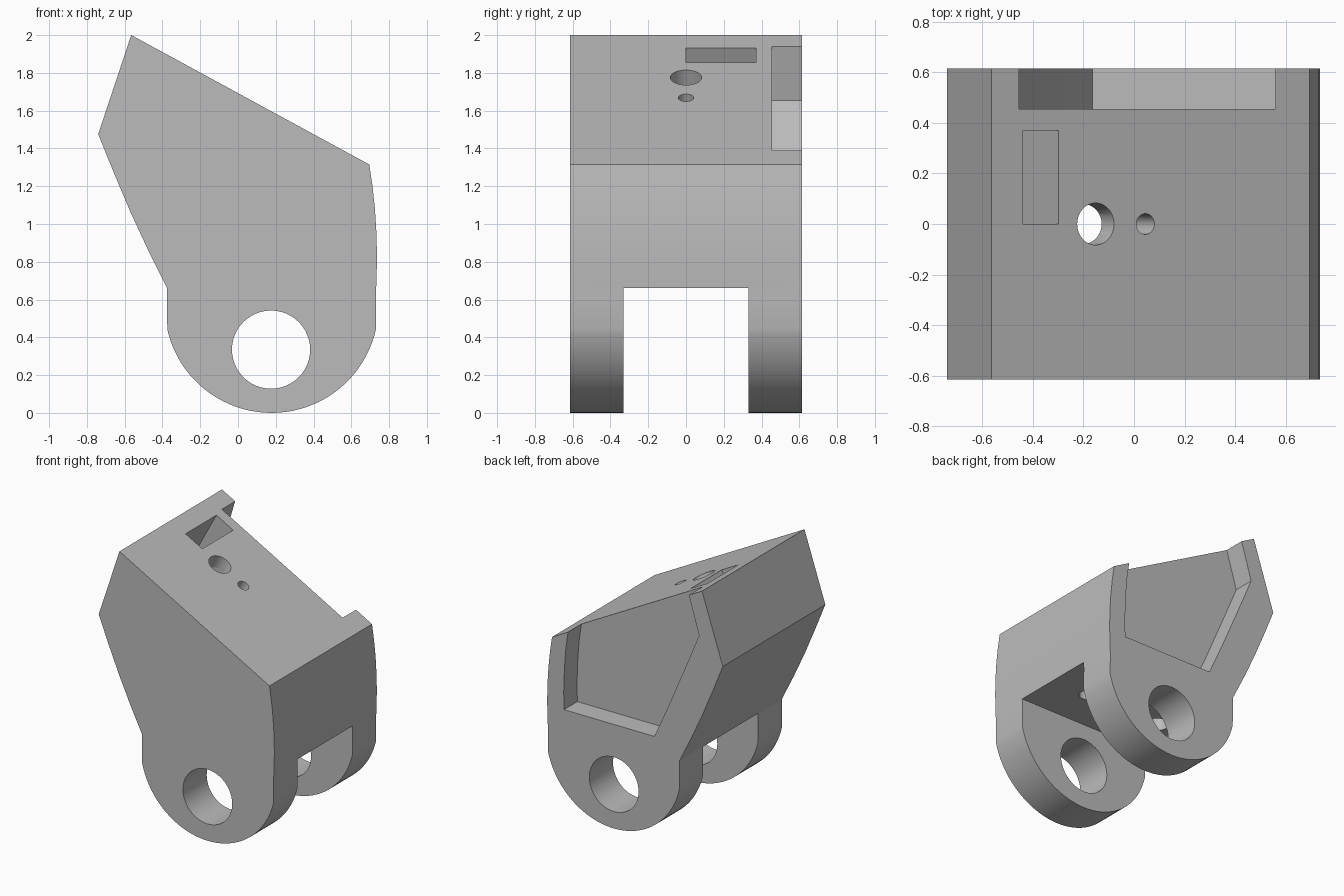
import bpy, bmesh, math
from mathutils import Vector

cube = bpy.data.objects.get("Cube")
if cube:
    bpy.data.objects.remove(cube, do_unlink=True)

grey = bpy.data.materials.new("plain grey")
grey.use_nodes = True
COLOUR = (0.5, 0.5, 0.5, 1)
grey.diffuse_color = COLOUR
grey.node_tree.nodes["Principled BSDF"].inputs["Base Color"].default_value = COLOUR


def prism(name, outline, y0, y1):
    """Extrude an x-z outline from y0 to y1."""
    bm = bmesh.new()
    face = bm.faces.new([bm.verts.new((x, y0, z)) for x, z in outline])
    ext = bmesh.ops.extrude_face_region(bm, geom=[face])
    moved = [v for v in ext["geom"] if isinstance(v, bmesh.types.BMVert)]
    bmesh.ops.translate(bm, vec=(0, y1 - y0, 0), verts=moved)
    bmesh.ops.recalc_face_normals(bm, faces=bm.faces)
    mesh = bpy.data.meshes.new(name)
    bm.to_mesh(mesh)
    bm.free()
    obj = bpy.data.objects.new(name, mesh)
    bpy.context.collection.objects.link(obj)
    mesh.materials.append(grey)
    return obj


def drill(name, centre, radius, depth, tilt=(0, 0, 0)):
    bpy.ops.mesh.primitive_cylinder_add(vertices=48, radius=radius, depth=depth,
                                        location=centre, rotation=tilt)
    bpy.context.object.name = name
    return bpy.context.object


def box(name, centre, size, tilt=(0, 0, 0)):
    bpy.ops.mesh.primitive_cube_add(size=1, location=centre, rotation=tilt)
    obj = bpy.context.object
    obj.name, obj.scale = name, size
    return obj


def cut(target, cutter):
    cutter.hide_render = True
    mod = target.modifiers.new("cut", "BOOLEAN")
    mod.operation, mod.solver, mod.object = "DIFFERENCE", "EXACT", cutter
    bpy.context.view_layer.objects.active = target
    bpy.ops.object.modifier_apply(modifier=mod.name)
    bpy.data.objects.remove(cutter, do_unlink=True)


# Rounded foot arc, then the leaning body outline
R, CX, STEPS = 0.566, 0.178, 40
half = math.asin(0.5525 / R)
foot = [(CX + R * math.sin(a), R - R * math.cos(a))
        for a in (half - 2 * half * i / STEPS for i in range(STEPS + 1))]
body_outline = foot + [
    (-0.375, 0.66), (-0.475, 0.86), (-0.568, 1.06), (-0.657, 1.27), (-0.74, 1.475),
    (-0.565, 2.0), (0.695, 1.315), (0.712, 1.2), (0.725, 1.08), (0.733, 0.95),
    (0.736, 0.82), (0.733, 0.7), (0.73, 0.62)]
body = prism("bracket_body", body_outline, -0.615, 0.615)

# Slot between the two lugs, and the pivot bore through them
cut(body, box("lug_slot", (0, 0, 0.23), (3, 0.66, 0.86)))
cut(body, drill("pivot_bore", (0.175, 0, 0.335), 0.207, 2, (math.pi / 2, 0, 0)))

# Recessed panel on the back, open at the sloping top
recess = [(-0.165, 0.79), (0.594, 0.79), (0.597, 0.92), (0.591, 1.1), (0.58, 1.25),
          (0.56, 1.39), (0.535, 1.55), (-0.41, 2.09), (-0.455, 1.94), (-0.54, 1.655),
          (-0.45, 1.44), (-0.36, 1.23), (-0.265, 1.01)]
cut(body, prism("back_recess", recess, 0.455, 0.8))

# Pocket and holes square to the sloping top
slope = math.atan2(0.685, 1.26)
normal = Vector((math.sin(slope), 0, math.cos(slope)))
tilt = (0, slope, 0)


def on_top(x, y, sink):
    return Vector((x, y, 2 - (x + 0.565) * math.tan(slope))) - normal * sink


cut(body, box("top_pocket", on_top(-0.37, 0.185, 0.12), (0.16, 0.37, 0.46), tilt))
cut(body, drill("large_top_hole", on_top(-0.152, 0, 0.08), 0.083, 0.36, tilt))
cut(body, drill("small_top_hole", on_top(0.045, 0, 0.1), 0.041, 0.4, tilt))

# Passages rising from the slot ceiling
cut(body, drill("cord_passage", (-0.21, 0, 1.12), 0.082, 1.16))
cut(body, drill("ceiling_hole", (0.42, 0, 0.75), 0.06, 0.4))

# Smooth curved walls, crisp corners
bpy.ops.object.select_all(action="DESELECT")
body.select_set(True)
bpy.context.view_layer.objects.active = body
bpy.ops.object.shade_smooth_by_angle(angle=math.radians(25))
